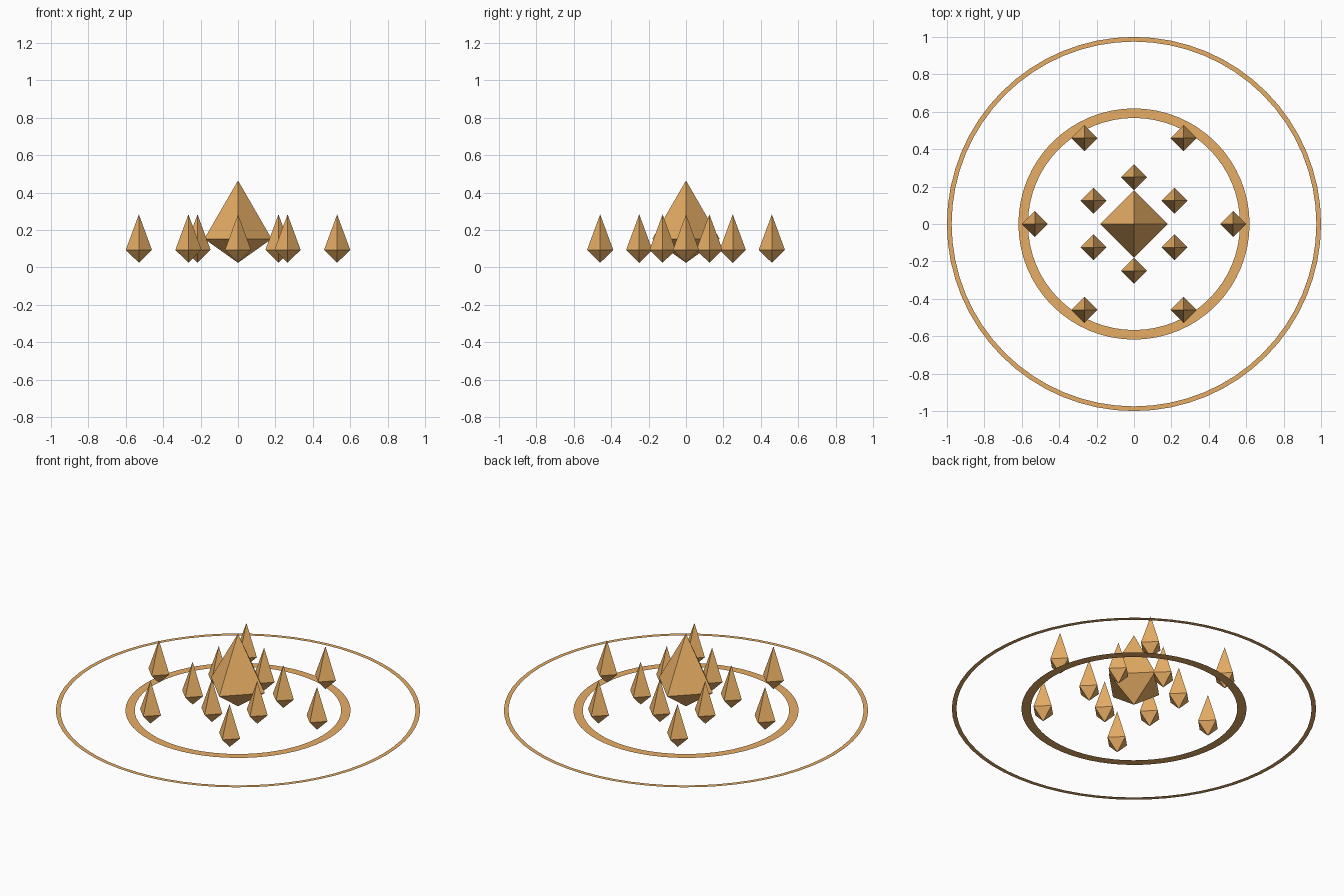
import bpy, bmesh, math

if "Cube" in bpy.data.objects:
    bpy.data.objects.remove(bpy.data.objects["Cube"])

mat = bpy.data.materials.new("amber")
mat.diffuse_color = (0.8, 0.42, 0.13, 1)
mat.use_nodes = True
mat.node_tree.nodes["Principled BSDF"].inputs["Base Color"].default_value = mat.diffuse_color


def finish(name, bm, loc=(0, 0, 0)):
    me = bpy.data.meshes.new(name)
    bm.to_mesh(me)
    bm.free()
    me.materials.append(mat)
    ob = bpy.data.objects.new(name, me)
    ob.location = loc
    bpy.context.collection.objects.link(ob)
    return ob


def circle(bm, r, n, z=0.0):
    return [bm.verts.new((r * math.cos(2 * math.pi * i / n),
                          r * math.sin(2 * math.pi * i / n), z)) for i in range(n)]


def flat_ring(name, r_in, r_out, n=64):
    bm = bmesh.new()
    a, b = circle(bm, r_in, n), circle(bm, r_out, n)
    for i in range(n):
        j = (i + 1) % n
        bm.faces.new((a[i], b[i], b[j], a[j]))
    finish(name, bm)


def crystal(name, x, y, r, bottom, waist, top):
    bm = bmesh.new()
    w = circle(bm, r, 4, waist)
    tip, foot = bm.verts.new((0, 0, top)), bm.verts.new((0, 0, bottom))
    for i in range(4):
        j = (i + 1) % 4
        bm.faces.new((w[i], w[j], tip))
        bm.faces.new((w[j], w[i], foot))
    finish(name, bm, (x, y, 0))


# Flat ground rings
flat_ring("outer_ring", 0.975, 1.0)
flat_ring("inner_ring", 0.567, 0.618)

# Large centre crystal
crystal("centre_crystal", 0, 0, 0.18, 0.025, 0.153, 0.465)

# Two circles of six small crystals, staggered by 30 degrees
for name, radius, start in (("near_crystal", 0.25, 30), ("far_crystal", 0.53, 0)):
    for k in range(6):
        a = math.radians(start + 60 * k)
        crystal(f"{name}_{k + 1}", radius * math.cos(a), radius * math.sin(a),
                0.07, 0.025, 0.094, 0.284)
